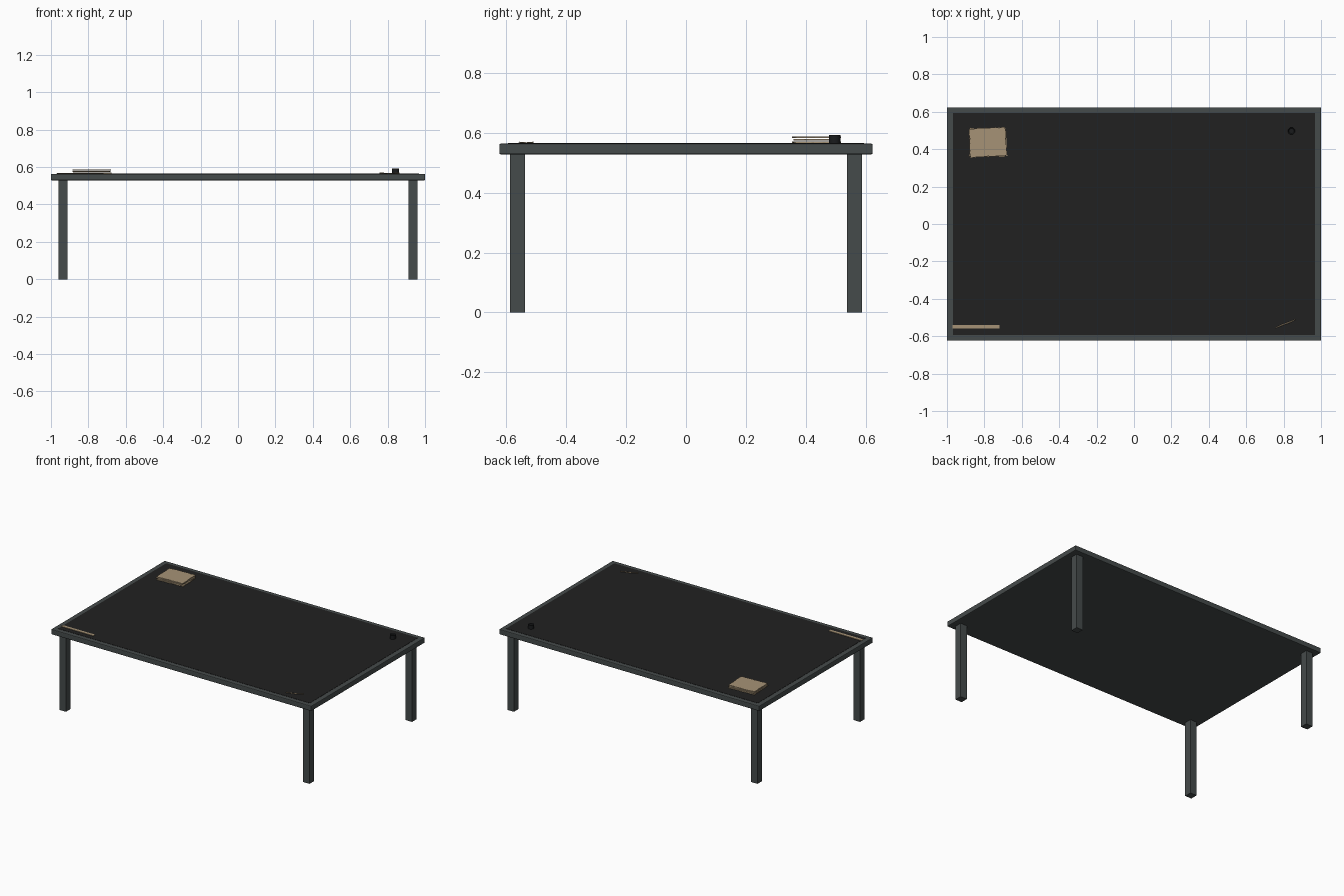
import bpy, bmesh, math, random
from mathutils import Vector, Matrix

if "Cube" in bpy.data.objects:
    bpy.data.objects.remove(bpy.data.objects["Cube"])

random.seed(4)


def material(name, rgb):
    m = bpy.data.materials.new(name)
    m.diffuse_color = (*rgb, 1)
    m.use_nodes = True
    m.node_tree.nodes["Principled BSDF"].inputs["Base Color"].default_value = m.diffuse_color
    return m


slate = material("slate_grey", (0.060, 0.070, 0.070))
black = material("soft_black", (0.015, 0.015, 0.015))
ink = material("ink_black", (0.010, 0.011, 0.012))
tan = material("parchment_tan", (0.38, 0.29, 0.18))


def finish(name, bm, mat):
    bmesh.ops.recalc_face_normals(bm, faces=bm.faces)
    me = bpy.data.meshes.new(name)
    bm.to_mesh(me)
    bm.free()
    me.materials.append(mat)
    ob = bpy.data.objects.new(name, me)
    bpy.context.collection.objects.link(ob)
    return ob


def box(name, lo, hi, mat, bevel=0):
    lo, hi = Vector(lo), Vector(hi)
    bm = bmesh.new()
    bmesh.ops.create_cube(bm, size=1, matrix=Matrix.Translation((lo + hi) / 2)
                          @ Matrix.Diagonal((*(hi - lo), 1)))
    ob = finish(name, bm, mat)
    if bevel:
        mod = ob.modifiers.new("soft_edges", 'BEVEL')
        mod.width, mod.segments = bevel, 2
    return ob


def extrude_outline(name, points, z0, z1, mat):
    bm = bmesh.new()
    face = bm.faces.new([bm.verts.new((x, y, z0)) for x, y in points])
    new = bmesh.ops.extrude_face_region(bm, geom=[face])["geom"]
    for v in new:
        if isinstance(v, bmesh.types.BMVert):
            v.co.z = z1
    return finish(name, bm, mat)


# Table slab with a dark writing surface inside the rim
box("table_top", (-1, -0.624, 0.528), (1, 0.624, 0.564), slate, 0.005)
box("writing_surface", (-0.967, -0.594, 0.56), (0.967, 0.594, 0.5655), black)

# Four square legs
for sx in (-1, 1):
    for sy in (-1, 1):
        cx, cy = sx * 0.936, sy * 0.563
        box("leg", (cx - 0.025, cy - 0.025, 0), (cx + 0.025, cy + 0.025, 0.53), slate)


# Stack of ragged paper sheets
def ragged_outline(cx, cy, w, d, angle, n=12):
    corners = [(-w, -d), (w, -d), (w, d), (-w, d)]
    pts = []
    for i in range(4):
        a, b = Vector(corners[i]), Vector(corners[(i + 1) % 4])
        for k in range(n):
            p = a.lerp(b, k / n)
            p += Vector((random.uniform(-1, 1), random.uniform(-1, 1))) * 0.003
            p.rotate(Matrix.Rotation(angle, 2))
            pts.append((p.x + cx, p.y + cy))
    return pts


for i, (dx, turn) in enumerate(((0.002, 3), (-0.001, -1), (0, 3))):
    z = 0.5655 + i * 0.0085
    extrude_outline("paper_sheet", ragged_outline(-0.782 + dx, 0.437, 0.097, 0.076, math.radians(turn)),
                    z, z + 0.0055, tan)

# Flat measuring strip at the front left
box("ruler", (-0.97, -0.559, 0.565), (-0.72, -0.539, 0.5685), tan)

# Slim slightly wavy pen at the front right
start, end = Vector((0.757, -0.556)), Vector((0.862, -0.511))
side = (end - start).orthogonal().normalized()
bm = bmesh.new()
rings = []
for k in range(9):
    t = k / 8
    c = start.lerp(end, t) + side * 0.0012 * math.sin(t * math.tau)
    r = 0.0035 * min(1, 0.35 + 2.5 * min(t, 1 - t))
    z = 0.5675 + 0.001 * math.cos(t * math.tau)
    rings.append([bm.verts.new((c.x + side.x * r * math.cos(a), c.y + side.y * r * math.cos(a),
                                z + 0.0022 * math.sin(a)))
                  for a in (j * math.tau / 6 for j in range(6))])
for a, b in zip(rings, rings[1:]):
    for j in range(6):
        bm.faces.new((a[j], a[(j + 1) % 6], b[(j + 1) % 6], b[j]))
bm.faces.new(rings[0])
bm.faces.new(rings[-1])
finish("pen", bm, tan)

# Small ink pot with a recessed mouth
bm = bmesh.new()
bmesh.ops.create_cone(bm, cap_ends=True, segments=20, radius1=0.019, radius2=0.019, depth=0.028,
                      matrix=Matrix.Translation((0.842, 0.497, 0.579)))
top = max(bm.faces, key=lambda f: f.calc_center_median().z)
bmesh.ops.inset_individual(bm, faces=[top], thickness=0.006)
for v in top.verts:
    v.co.z -= 0.006
pot = finish("ink_pot", bm, ink)
bpy.context.view_layer.objects.active = pot
pot.select_set(True)
bpy.ops.object.shade_smooth_by_angle()
